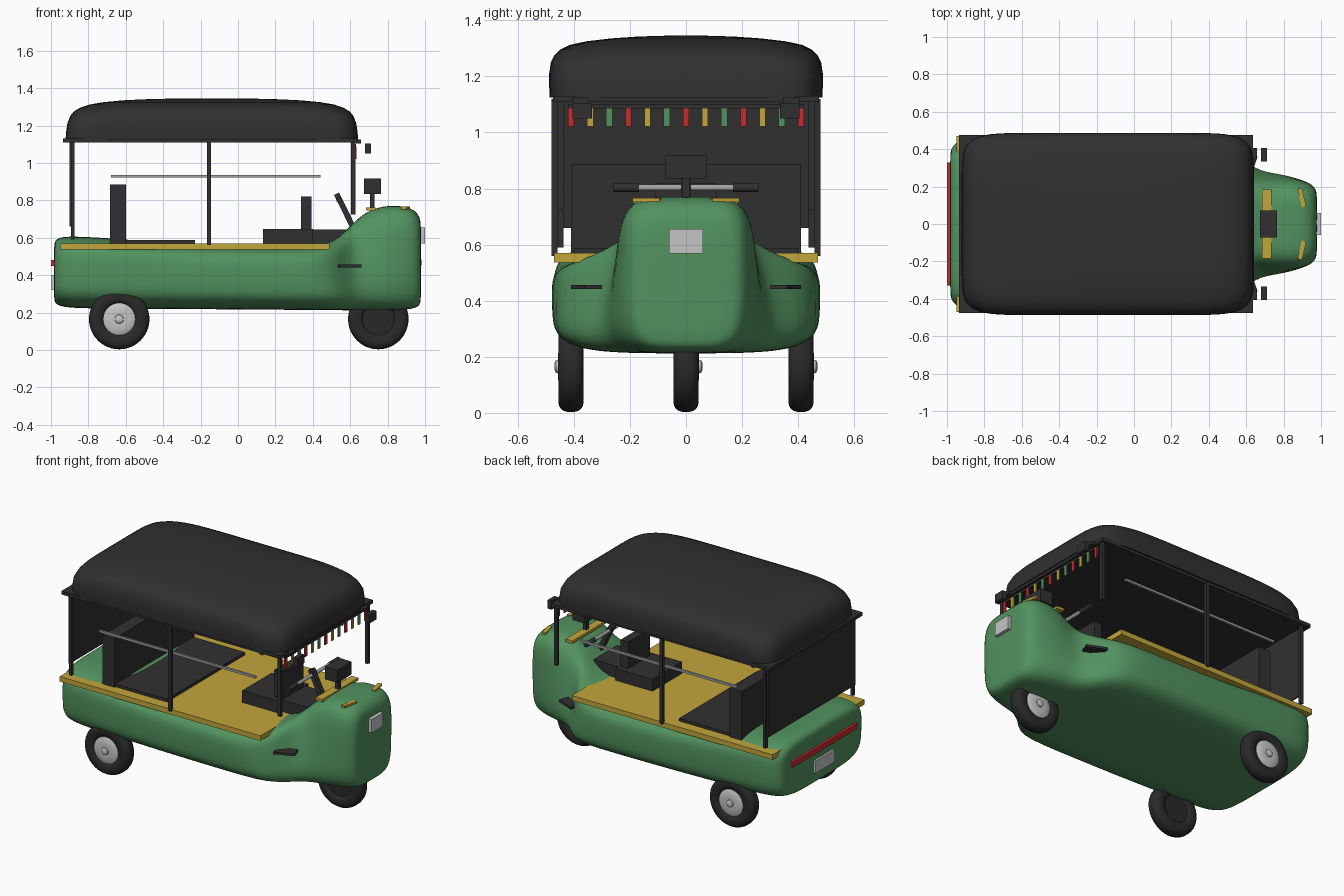
import bpy, bmesh, math
from mathutils import Vector

if "Cube" in bpy.data.objects:
    bpy.data.objects.remove(bpy.data.objects["Cube"])


def mat(name, rgb):
    m = bpy.data.materials.new(name)
    m.diffuse_color = (*rgb, 1)
    m.use_nodes = True
    m.node_tree.nodes["Principled BSDF"].inputs["Base Color"].default_value = m.diffuse_color
    return m


GREEN = mat("body_green", (0.085, 0.29, 0.115))
YELLOW = mat("trim_yellow", (0.54, 0.38, 0.045))
BLACK = mat("canopy_black", (0.03, 0.03, 0.03))
TYRE = mat("tyre_black", (0.022, 0.022, 0.022))
RED = mat("signal_red", (0.58, 0.025, 0.03))
SILVER = mat("plate_silver", (0.56, 0.56, 0.56))
STEEL = mat("rail_steel", (0.38, 0.38, 0.38))


def finish(bm, name, material, smooth=0):
    bmesh.ops.recalc_face_normals(bm, faces=bm.faces)
    me = bpy.data.meshes.new(name)
    bm.to_mesh(me)
    bm.free()
    me.materials.append(material)
    ob = bpy.data.objects.new(name, me)
    bpy.context.collection.objects.link(ob)
    if smooth:
        bpy.ops.object.select_all(action='DESELECT')
        ob.select_set(True)
        bpy.context.view_layer.objects.active = ob
        bpy.ops.object.shade_smooth_by_angle(angle=math.radians(smooth))
    return ob


def box(name, material, x, y, z, tilt=0):
    """Box from (min, max) ranges, optionally tilted about y."""
    bm = bmesh.new()
    bmesh.ops.create_cube(bm, size=1)
    for v in bm.verts:
        v.co = Vector((v.co.x * (x[1] - x[0]), v.co.y * (y[1] - y[0]), v.co.z * (z[1] - z[0])))
    ob = finish(bm, name, material)
    ob.location = (sum(x) / 2, sum(y) / 2, sum(z) / 2)
    ob.rotation_euler[1] = tilt
    return ob


def pair(name, material, x, y, z):
    box(name + "_left", material, x, y, z)
    box(name + "_right", material, x, (-y[1], -y[0]), z)


def loft(name, material, rings, smooth, closed=False):
    bm = bmesh.new()
    vs = [[bm.verts.new(p) for p in r] for r in rings]
    n = len(vs[0])
    pairs = list(zip(vs, vs[1:])) + ([(vs[-1], vs[0])] if closed else [])
    for a, b in pairs:
        for i in range(n):
            j = (i + 1) % n
            bm.faces.new((a[i], a[j], b[j], b[i]))
    if not closed:
        bm.faces.new(vs[0])
        bm.faces.new(vs[-1])
    return finish(bm, name, material, smooth)


def superellipse(a, b, power, n):
    out = []
    for i in range(n):
        t = 2 * math.pi * (i + 0.5) / n
        c, s = math.cos(t), math.sin(t)
        out.append((a * math.copysign(abs(c) ** (2 / power), c),
                    b * math.copysign(abs(s) ** (2 / power), s)))
    return out


def lathe_y(name, material, profile, centre, n=40, closed=False, smooth=35):
    """Revolve (radius, y) points about the y axis."""
    cx, cy, cz = centre
    rings = [[(cx + r * math.cos(2 * math.pi * i / n), cy + y, cz + r * math.sin(2 * math.pi * i / n))
              for i in range(n)] for r, y in profile]
    return loft(name, material, rings, smooth, closed)


# Body shell: x, bottom, top, half width, narrowing towards the top
stations = [
    (-0.985, 0.27, 0.56, 0.37, 0), (-0.978, 0.25, 0.585, 0.405, 0), (-0.955, 0.235, 0.602, 0.435, 0),
    (-0.90, 0.225, 0.608, 0.46, 0), (-0.78, 0.222, 0.603, 0.47, 0), (-0.60, 0.22, 0.592, 0.474, 0),
    (-0.42, 0.22, 0.572, 0.477, 0), (-0.2, 0.218, 0.56, 0.48, 0), (0.1, 0.216, 0.555, 0.48, 0),
    (0.35, 0.214, 0.556, 0.479, 0.0), (0.48, 0.213, 0.568, 0.468, 0.03), (0.55, 0.212, 0.61, 0.435, 0.13),
    (0.60, 0.212, 0.662, 0.385, 0.2), (0.65, 0.212, 0.712, 0.338, 0.2), (0.71, 0.212, 0.750, 0.308, 0.15),
    (0.78, 0.212, 0.770, 0.288, 0.1), (0.85, 0.213, 0.772, 0.264, 0.06), (0.91, 0.217, 0.764, 0.237, 0.02),
    (0.95, 0.224, 0.742, 0.213, 0), (0.972, 0.24, 0.712, 0.188, 0), (0.98, 0.265, 0.67, 0.155, 0)]
rings = []
for x, z0, z1, w, k in stations:
    h = (z1 - z0) / 2
    ring = []
    for y, z in superellipse(w, h, 4.6, 48):
        u = z / h
        taper = 1 - k * (u + 1) - 0.06 * max(0, -u) ** 2
        ring.append((x, y * taper, z0 + h + z))
    rings.append(ring)
body = loft("body_shell", GREEN, rings, 60)
sub = body.modifiers.new("smooth", 'SUBSURF')
sub.levels = sub.render_levels = 1

# Yellow deck and nose trims
box("deck", YELLOW, (-0.95, 0.49), (-0.47, 0.47), (0.537, 0.570))
box("nose_trim_rear", YELLOW, (0.685, 0.735), (-0.185, 0.185), (0.745, 0.762))
for s in (-1, 1):
    trim = box("nose_trim_front", YELLOW, (0.885, 0.91), (s * 0.14 - 0.05, s * 0.14 + 0.05), (0.752, 0.766))
    trim.rotation_euler[2] = s * 0.22

# Canopy and its base frame
levels = [(1.125, .782, .486), (1.16, .78, .488), (1.21, .773, .488), (1.25, .758, .482), (1.275, .738, .47),
          (1.295, .705, .45), (1.312, .655, .415), (1.325, .58, .355), (1.335, .47, .27),
          (1.342, .32, .17), (1.345, .14, .07)]
loft("canopy", BLACK, [[(-0.14 + x, y, z) for x, y in superellipse(a, b, 9 - 5 * max(0, z - 1.2) / 0.145, 56)]
                       for z, a, b in levels], 60)
box("canopy_frame", BLACK, (-0.935, 0.635), (-0.475, 0.475), (1.108, 1.13))
box("rear_curtain", BLACK, (-0.902, -0.892), (-0.45, 0.45), (0.66, 1.11))

# Canopy posts and side rails
pair("rear_post", BLACK, (-0.893, -0.873), (0.437, 0.459), (0.59, 1.12))
pair("middle_post", BLACK, (-0.167, -0.145), (0.458, 0.48), (0.56, 1.12))
pair("front_post", BLACK, (0.605, 0.627), (0.437, 0.459), (0.725, 1.12))
pair("side_rail", STEEL, (-0.68, 0.44), (0.44, 0.453), (0.922, 0.936))

# Bunting along the front of the canopy
box("bunting_bar", BLACK, (0.62, 0.63), (-0.42, 0.42), (1.085, 1.1))
for i in range(13):
    y = -0.41 + i * 0.0683
    box("bunting_flag", (RED, YELLOW, GREEN)[i % 3], (0.626, 0.634), (y - 0.011, y + 0.011), (1.022, 1.086))

# Mirrors and their brackets
pair("mirror", BLACK, (0.68, 0.71), (0.335, 0.405), (1.05, 1.105))
pair("mirror_bracket", BLACK, (0.63, 0.658), (0.345, 0.405), (1.105, 1.125))

# Passenger seat
box("passenger_backrest", BLACK, (-0.685, -0.6), (-0.41, 0.41), (0.57, 0.885))
box("passenger_cushion", BLACK, (-0.68, -0.23), (-0.4, 0.4), (0.56, 0.588))

# Driver seat
box("driver_cushion", BLACK, (0.135, 0.4), (-0.15, 0.15), (0.568, 0.647))
box("driver_footwell", BLACK, (0.3, 0.58), (-0.12, 0.12), (0.568, 0.645))
box("driver_backrest", BLACK, (0.337, 0.392), (-0.11, 0.11), (0.64, 0.82))

# Steering column, handlebar and headlamp housing
box("steering_column", BLACK, (0.555, 0.585), (-0.018, 0.018), (0.65, 0.845), -0.46)
lathe_y("handlebar", STEEL, [(0.011, -0.2), (0.011, 0.2)], (0.54, 0, 0.803), 16)
for s in (-1, 1):
    lathe_y("handle_grip", BLACK, [(0.015, -0.045), (0.015, 0.045)], (0.54, s * 0.213, 0.803), 16)
box("instrument_box", BLACK, (0.675, 0.765), (-0.073, 0.073), (0.835, 0.918))
box("instrument_stem", BLACK, (0.705, 0.73), (-0.015, 0.015), (0.75, 0.84))

# Plates, tail strip and side steps
box("front_plate", SILVER, (0.972, 1.0), (-0.06, 0.06), (0.568, 0.655))
box("tail_strip", RED, (-1.0, -0.975), (-0.33, 0.33), (0.448, 0.482))
box("rear_plate", SILVER, (-0.998, -0.975), (-0.1, 0.1), (0.32, 0.4))
for s in (-1, 1):
    outline = [(0.54, s * 0.41), (0.66, s * 0.36), (0.64, s * 0.3), (0.53, s * 0.34)]
    loft("side_step", BLACK, [[(x, y, z) for x, y in outline] for z in (0.441, 0.456)], 0)

# Wheels: tyre, rim disc, domed hub facing outward
for name, x, y, s in (("rear_wheel_right", -0.635, -0.41, -1), ("rear_wheel_left", -0.635, 0.41, 1),
                      ("front_wheel", 0.75, 0, 1)):
    c = (x, y, 0.165)
    section = [(0.12 + r, w) for r, w in superellipse(0.042, 0.045, 2.6, 20)]
    lathe_y(name + "_tyre", TYRE, section, c, 48, True, 60)
    lathe_y(name + "_rim", TYRE, [(0.09, -0.03), (0.09, 0.03)], c)
    dome = [(0.086, 0.02), (0.086, 0.036), (0.075, 0.042), (0.045, 0.046), (0.024, 0.046),
            (0.022, 0.054), (0.014, 0.058), (0.004, 0.059)]
    lathe_y(name + "_hub", SILVER, [(r, s * w) for r, w in dome], c)
